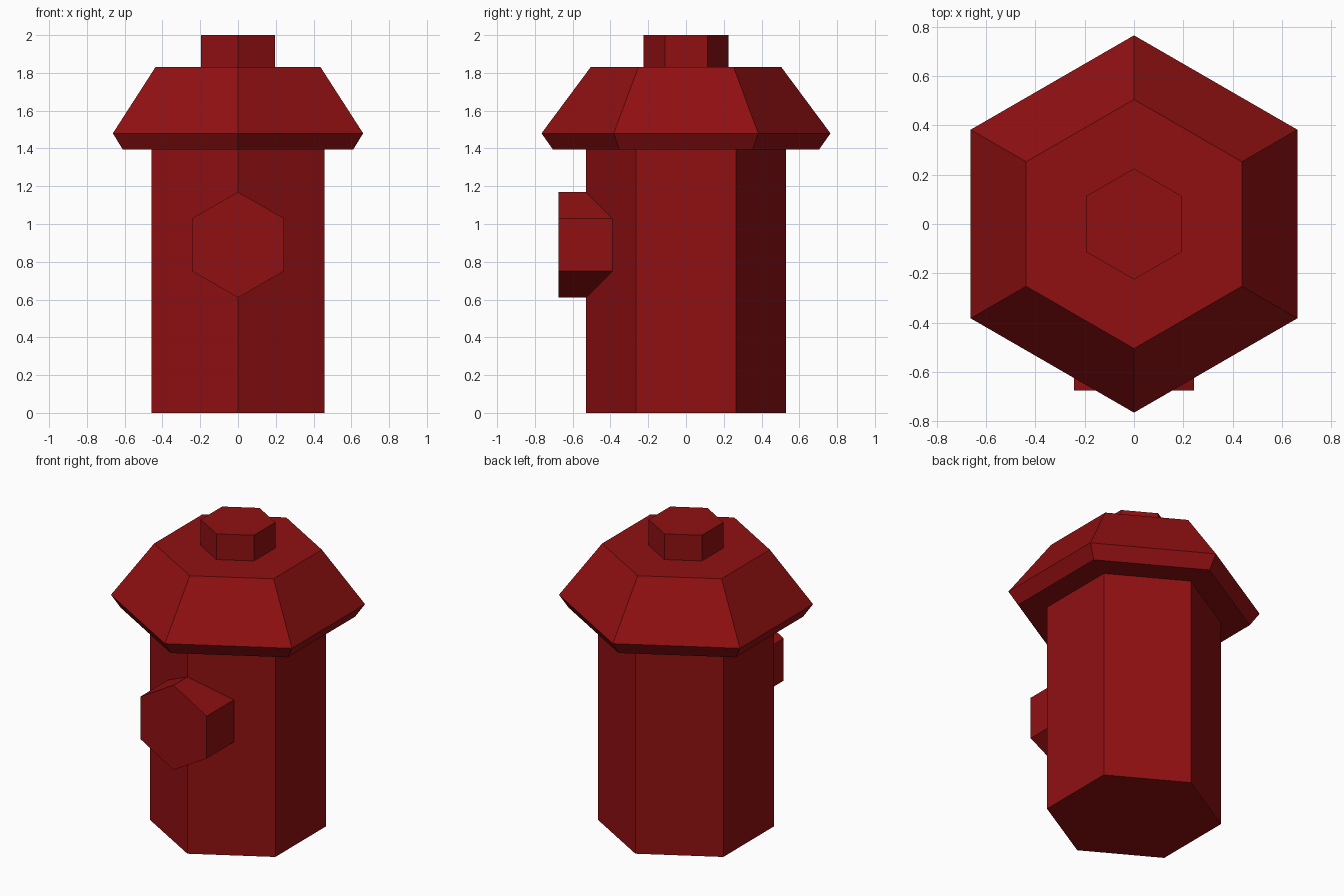
import bpy
import math

if "Cube" in bpy.data.objects:
    bpy.data.objects.remove(bpy.data.objects["Cube"])

red = bpy.data.materials.new("hydrant_red")
red.diffuse_color = (0.28, 0.005, 0.006, 1)
red.use_nodes = True
red.node_tree.nodes["Principled BSDF"].inputs["Base Color"].default_value = red.diffuse_color


def hex_loft(name, rings):
    """Closed six-sided solid through (radius, height) rings, corners on the y axis."""
    verts = [(r * math.sin(i * math.pi / 3), -r * math.cos(i * math.pi / 3), z)
             for r, z in rings for i in range(6)]
    faces = [tuple(range(5, -1, -1)), tuple(range(len(verts) - 6, len(verts)))]
    for k in range(len(rings) - 1):
        for i in range(6):
            a, b = k * 6 + i, k * 6 + (i + 1) % 6
            faces.append((a, b, b + 6, a + 6))
    mesh = bpy.data.meshes.new(name)
    mesh.from_pydata(verts, [], faces)
    mesh.materials.append(red)
    obj = bpy.data.objects.new(name, mesh)
    bpy.context.collection.objects.link(obj)
    return obj


# Upright barrel
hex_loft("barrel", [(0.53, 0), (0.53, 1.395)])

# Flared bonnet with a bevelled underside
hex_loft("bonnet", [(0.705, 1.395), (0.765, 1.48), (0.505, 1.83)])

# Nut on top of the bonnet
hex_loft("top_nut", [(0.225, 1.83), (0.225, 2.0)])

# Outlet on the front, its inner end buried in the barrel
outlet = hex_loft("front_outlet", [(0.28, 0), (0.28, 0.33)])
outlet.rotation_euler = (math.pi / 2, 0, 0)
outlet.location = (0, -0.345, 0.89)
